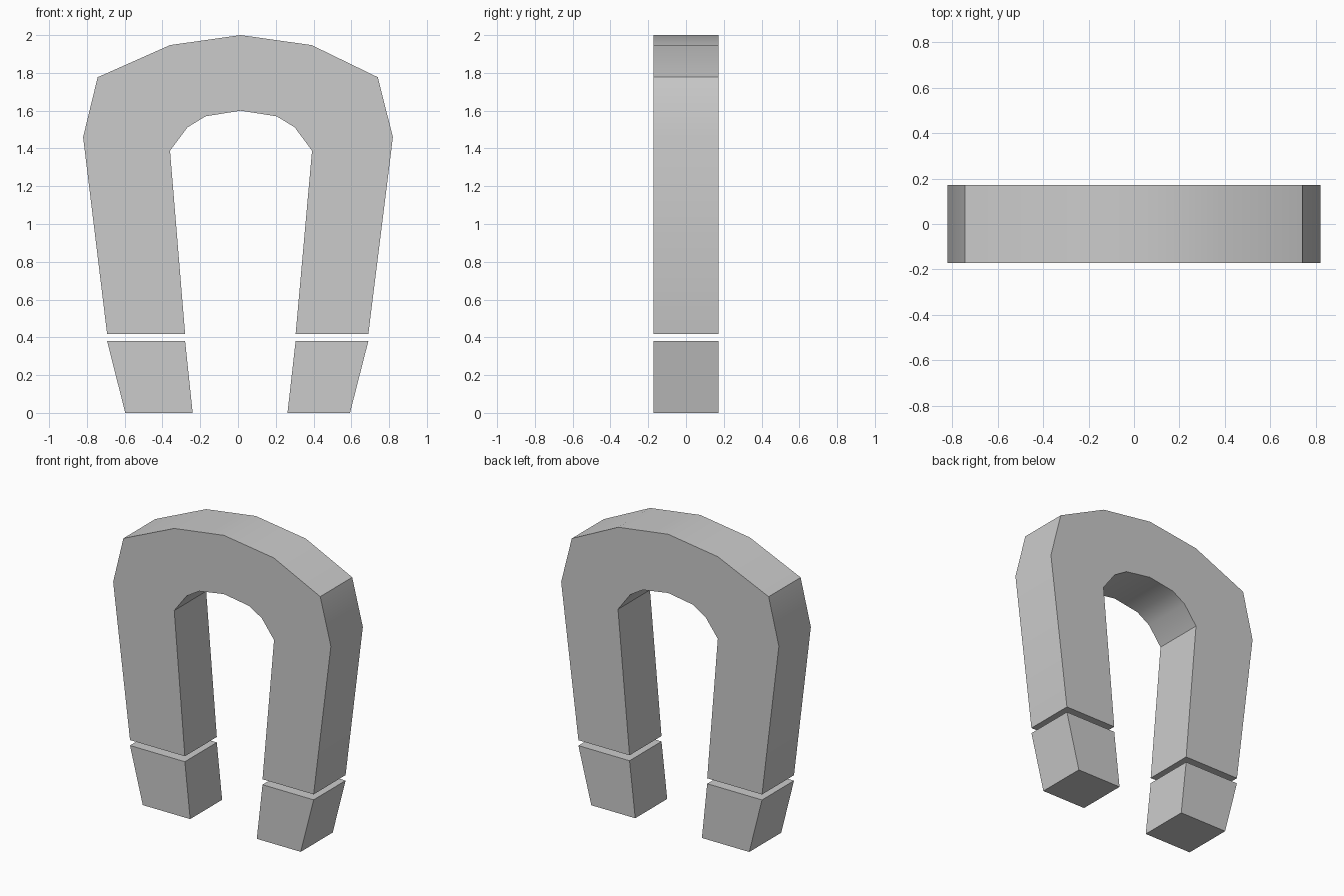
import bpy, bmesh, math

if "Cube" in bpy.data.objects:
    bpy.data.objects.remove(bpy.data.objects["Cube"])

HALF_DEPTH = 0.172


def extrude_profile(name, points):
    """Solid prism from an x-z outline, centred on y = 0."""
    bm = bmesh.new()
    face = bm.faces.new([bm.verts.new((x, -HALF_DEPTH, z)) for x, z in points])
    result = bmesh.ops.extrude_face_region(bm, geom=[face], use_keep_orig=True)
    moved = [v for v in result["geom"] if isinstance(v, bmesh.types.BMVert)]
    bmesh.ops.translate(bm, verts=moved, vec=(0, 2 * HALF_DEPTH, 0))
    bmesh.ops.recalc_face_normals(bm, faces=bm.faces)
    mesh = bpy.data.meshes.new(name)
    bm.to_mesh(mesh)
    bm.free()
    obj = bpy.data.objects.new(name, mesh)
    bpy.context.collection.objects.link(obj)
    # Smooth the shallow bends, keep the hard corners
    bpy.ops.object.select_all(action="DESELECT")
    bpy.context.view_layer.objects.active = obj
    obj.select_set(True)
    bpy.ops.object.shade_smooth_by_angle(angle=math.radians(30))
    return obj


# Horseshoe body: outer outline left to right, then inner outline back
outer = [(-0.693, 0.417), (-0.82, 1.46), (-0.743, 1.777), (-0.36, 1.947), (0.014, 2.0),
         (0.39, 1.947), (0.74, 1.777), (0.82, 1.46), (0.69, 0.417)]
inner = [(0.305, 0.417), (0.392, 1.388), (0.30, 1.512), (0.205, 1.57), (0.014, 1.60),
         (-0.172, 1.57), (-0.267, 1.512), (-0.36, 1.388), (-0.28, 0.417)]
extrude_profile("magnet_body", outer + inner)

# Separate pole tips below a thin gap
extrude_profile("left_pole_tip", [(-0.693, 0.38), (-0.28, 0.38), (-0.24, 0), (-0.597, 0)])
extrude_profile("right_pole_tip", [(0.305, 0.38), (0.69, 0.38), (0.593, 0), (0.262, 0)])
